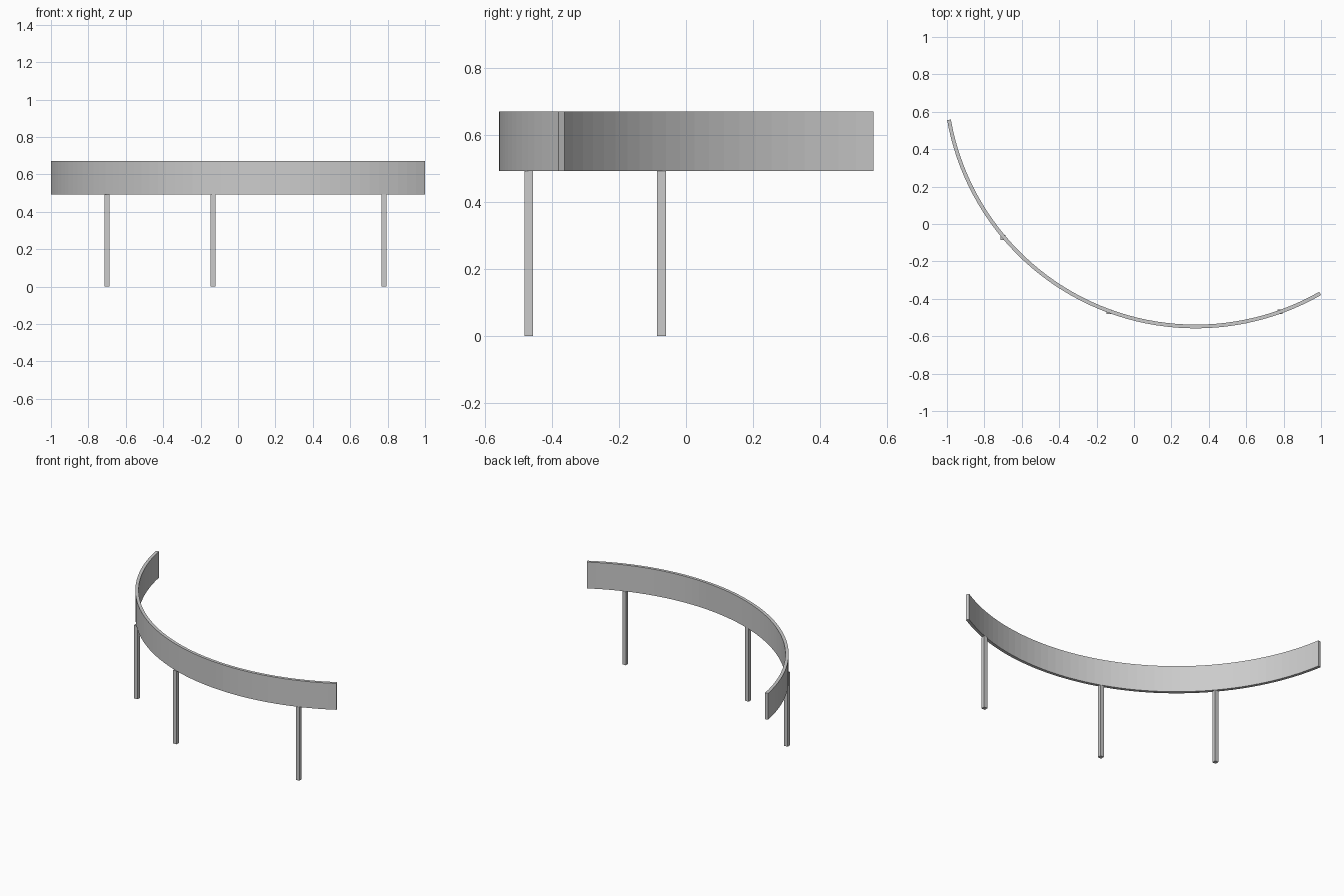
import bpy, bmesh, math

if "Cube" in bpy.data.objects:
    bpy.data.objects.remove(bpy.data.objects["Cube"])

CX, CY = 0.33, 0.792          # arc centre
R_OUT, R_IN = 1.35, 1.33
Z0, Z1 = 0.493, 0.67
A0 = math.atan2(0.555 - CY, -1 - CX) % math.tau
A1 = math.atan2(-0.38 - CY, 1 - CX) % math.tau
SEGS = 48


def finish(bm, name):
    bmesh.ops.recalc_face_normals(bm, faces=bm.faces)
    mesh = bpy.data.meshes.new(name)
    bm.to_mesh(mesh)
    bm.free()
    obj = bpy.data.objects.new(name, mesh)
    bpy.context.collection.objects.link(obj)
    return obj


# Curved panel: rectangular section swept along the arc
bm = bmesh.new()
rings = []
for i in range(SEGS + 1):
    a = A0 + (A1 - A0) * i / SEGS
    section = [(R_OUT, Z0), (R_OUT, Z1), (R_IN, Z1), (R_IN, Z0)]
    rings.append([bm.verts.new((CX + r * math.cos(a), CY + r * math.sin(a), z))
                  for r, z in section])
for p, q in zip(rings, rings[1:]):
    for k in range(4):
        n = (k + 1) % 4
        bm.faces.new((p[k], p[n], q[n], q[k]))
bm.faces.new(rings[0])
bm.faces.new(rings[-1])
finish(bm, "curved_panel")

# Square posts under the panel
POST = 0.026
for name, x, y in [("left_post", -0.70, -0.073),
                   ("middle_post", -0.133, -0.469),
                   ("right_post", 0.78, -0.469)]:
    bm = bmesh.new()
    bmesh.ops.create_cube(bm, size=1)
    bmesh.ops.scale(bm, vec=(POST, POST, Z0), verts=bm.verts)
    bmesh.ops.translate(bm, vec=(0, 0, Z0 / 2), verts=bm.verts)
    finish(bm, name).location = (x, y, 0)
